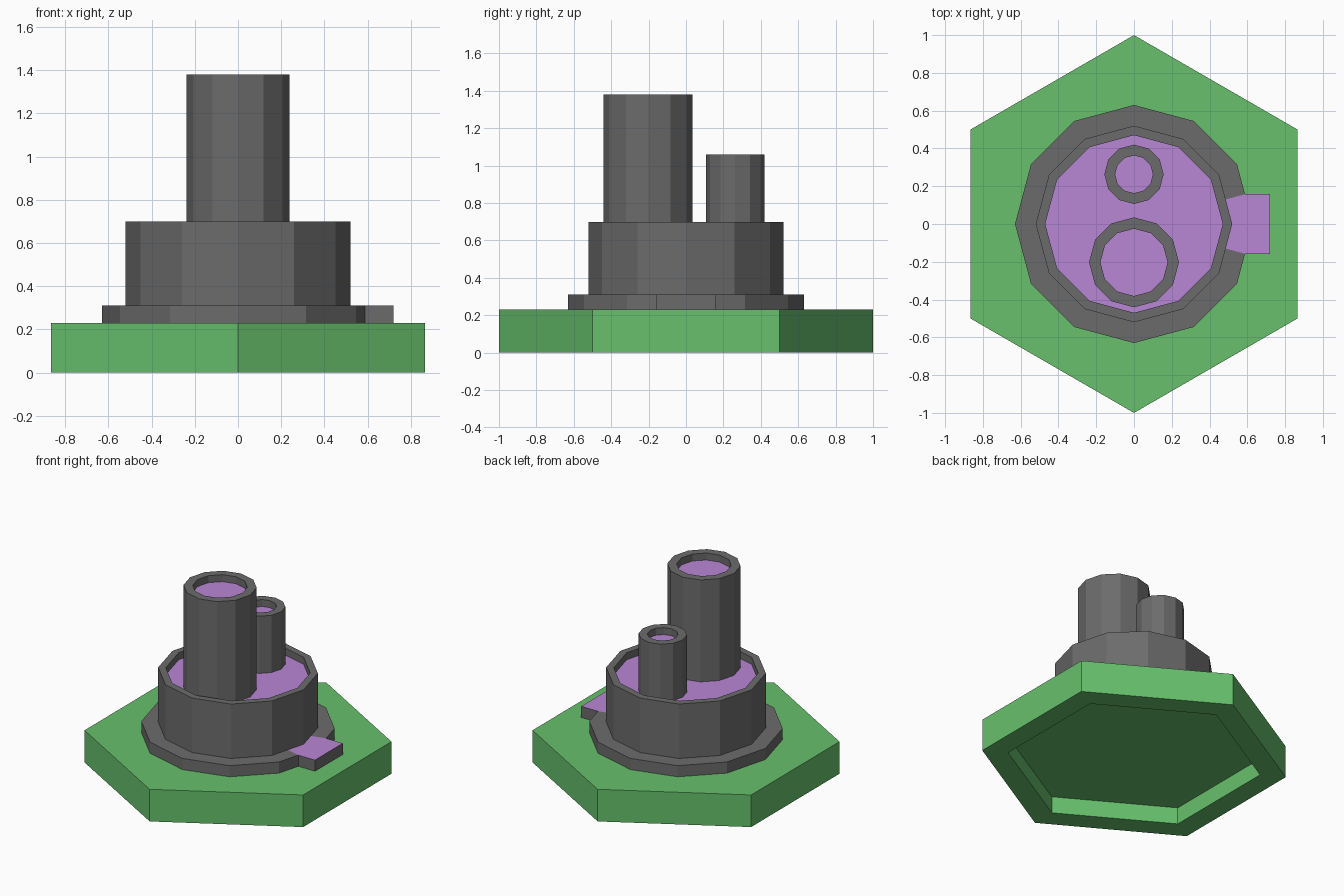
import bpy
import bmesh
from math import sin, cos, pi, radians

if "Cube" in bpy.data.objects:
    bpy.data.objects.remove(bpy.data.objects["Cube"])


def material(name, rgb):
    m = bpy.data.materials.new(name)
    m.diffuse_color = (*rgb, 1)
    m.use_nodes = True
    m.node_tree.nodes["Principled BSDF"].inputs["Base Color"].default_value = m.diffuse_color
    return m


green = material("green", (0.135, 0.53, 0.15))
grey = material("dark grey", (0.148, 0.148, 0.148))
purple = material("purple", (0.485, 0.24, 0.66))


def finish(name, bm, mats):
    bmesh.ops.recalc_face_normals(bm, faces=bm.faces)
    mesh = bpy.data.meshes.new(name)
    bm.to_mesh(mesh)
    bm.free()
    for m in mats:
        mesh.materials.append(m)
    ob = bpy.data.objects.new(name, mesh)
    bpy.context.collection.objects.link(ob)


def turned(name, profile, sides, mats, y=0.0, start=0.0):
    """Faceted solid from (radius, z) rings; the last ring's cap takes the last material."""
    bm = bmesh.new()
    rings = [[bm.verts.new((r * cos(start + 2 * pi * i / sides),
                            y + r * sin(start + 2 * pi * i / sides), z))
              for i in range(sides)] for r, z in profile]
    for a, b in zip(rings, rings[1:]):
        for i in range(sides):
            j = (i + 1) % sides
            bm.faces.new((a[i], a[j], b[j], b[i]))
    bm.faces.new(rings[0][::-1])
    bm.faces.new(rings[-1]).material_index = len(mats) - 1
    finish(name, bm, mats)


def prism(name, outline, z0, z1, mats):
    """Upright extrusion; the top face takes the last material."""
    bm = bmesh.new()
    low = [bm.verts.new((x, y, z0)) for x, y in outline]
    high = [bm.verts.new((x, y, z1)) for x, y in outline]
    n = len(outline)
    for i in range(n):
        j = (i + 1) % n
        bm.faces.new((low[i], low[j], high[j], high[i]))
    bm.faces.new(low[::-1])
    bm.faces.new(high).material_index = len(mats) - 1
    finish(name, bm, mats)


def polar(r, degrees):
    return (r * cos(radians(degrees)), r * sin(radians(degrees)))


BASE, COLLAR, BODY = 0.23, 0.31, 0.70
LIP = 0.05
R_BODY, R_COLLAR = 0.52, 0.63
FLAT = cos(radians(15))  # mid-side radius of a twelve-sided ring

# Hexagonal base, hollowed underneath
turned("base", [(0.83, 0.12), (0.83, 0), (1, 0), (1, BASE)], 6, [green], start=pi / 2)

# Drum with a raised rim and a coloured floor
turned("drum", [(R_BODY, BASE), (R_BODY, BODY), (0.47, BODY), (0.47, BODY - LIP)],
       12, [grey, purple])

# Collar around the drum, open where the tab sits
angles = range(30, 331, 30)
outer = [polar(R_COLLAR * FLAT, 15)] + [polar(R_COLLAR, a) for a in angles] \
    + [polar(R_COLLAR * FLAT, 345)]
inner = [polar(R_BODY * FLAT, 15)] + [polar(R_BODY, a) for a in angles] \
    + [polar(R_BODY * FLAT, 345)]
prism("collar", outer + inner[::-1], BASE, COLLAR, [grey])

# Pointer tab filling the gap
tx, ty = outer[0]
bx, by = inner[0]
prism("tab", [(bx, -by), (tx, -ty), (0.72, -ty), (0.72, ty), (tx, ty), (bx, by),
              (R_BODY, 0)], BASE, COLLAR, [grey, purple])

# Two posts with recessed coloured tops
for name, y, r, bore, top in (("tall_post", -0.203, 0.238, 0.178, 1.38),
                              ("short_post", 0.263, 0.157, 0.1, 1.06)):
    turned(name, [(r, BODY - LIP), (r, top), (bore, top), (bore, top - LIP)],
           12, [grey, purple], y=y)
